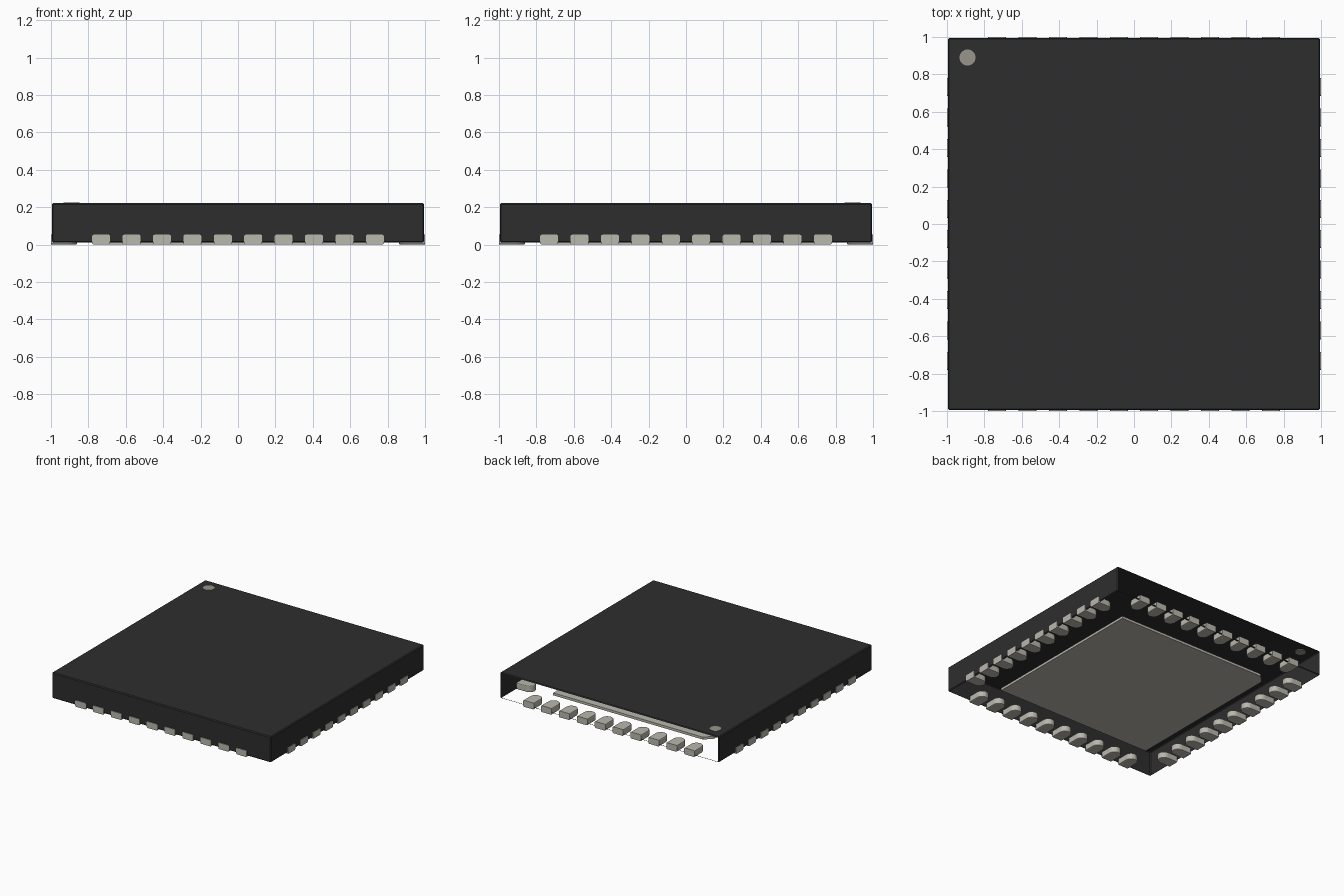
import bpy, bmesh, math
from mathutils import Vector

if "Cube" in bpy.data.objects:
    bpy.data.objects.remove(bpy.data.objects["Cube"], do_unlink=True)


def material(name, rgb):
    m = bpy.data.materials.new(name)
    m.use_nodes = True
    m.diffuse_color = (*rgb, 1)
    m.node_tree.nodes["Principled BSDF"].inputs["Base Color"].default_value = (*rgb, 1)
    return m


black = material("black plastic", (0.027, 0.027, 0.027))
metal = material("pale metal", (0.49, 0.48, 0.42))
grey = material("grey mark", (0.31, 0.30, 0.26))


def to_mesh(bm, name, mat):
    bmesh.ops.recalc_face_normals(bm, faces=bm.faces)
    me = bpy.data.meshes.new(name)
    bm.to_mesh(me)
    bm.free()
    me.materials.append(mat)
    return me


def add(name, me):
    ob = bpy.data.objects.new(name, me)
    bpy.context.collection.objects.link(ob)
    return ob


def prism(outline, z0, z1):
    """Solid with a flat outline, extruded from z0 to z1."""
    bm = bmesh.new()
    base = bm.faces.new([bm.verts.new((x, y, z0)) for x, y in outline])
    top = bmesh.ops.extrude_face_region(bm, geom=[base])["geom"]
    for v in top:
        if isinstance(v, bmesh.types.BMVert):
            v.co.z = z1
    return bm


# Body: chamfered box, left open at the back and underneath
HALF, Z0, Z1 = 0.995, 0.01, 0.222
bm = bmesh.new()
bmesh.ops.create_cube(bm, size=1)
for v in bm.verts:
    v.co = Vector((v.co.x * 2 * HALF, v.co.y * 2 * HALF, Z0 + (v.co.z + 0.5) * (Z1 - Z0)))
bmesh.ops.bevel(bm, geom=bm.edges[:], offset=0.007, segments=1, affect='EDGES', profile=0.5)
bmesh.ops.recalc_face_normals(bm, faces=bm.faces)
open_sides = [f for f in bm.faces if f.normal.y > 0.99 or f.normal.z < -0.99]
bmesh.ops.delete(bm, geom=open_sides, context='FACES')
me = bpy.data.meshes.new("body")
bm.to_mesh(me)
bm.free()
me.materials.append(black)
add("body", me)

# Central pad with one clipped corner
P, C = 0.71, 0.06
add("centre_pad", to_mesh(prism([(-P, -P), (P, -P), (P, P), (-P + C, P), (-P, P - C)], 0, 0.02),
                          "centre_pad", metal))

# Corner mark, set into the top
R = 0.043
ring = [(R * math.cos(a * math.tau / 32) - 0.89, R * math.sin(a * math.tau / 32) + 0.89)
        for a in range(32)]
add("corner_mark", to_mesh(prism(ring, 0.216, 0.224), "corner_mark", grey))

# Contact: flat outer end, round inner end, chamfered long edges
W, OUT, INN = 0.048, 1.0, 0.86
outline = [(OUT, -W), (OUT, W)]
for i in range(13):
    a = math.pi / 2 + math.pi * i / 12
    outline.append((INN + W + W * math.cos(a), W * math.sin(a)))
bm = prism(outline, 0, 0.053)
rims = [e for e in bm.edges
        if abs(e.verts[0].co.z - e.verts[1].co.z) < 1e-5
        and min(v.co.x for v in e.verts) < OUT - 1e-4]
bmesh.ops.bevel(bm, geom=rims, offset=0.008, segments=2, affect='EDGES', profile=0.5)
contact = to_mesh(bm, "contact", metal)

# Ten contacts along each side
for s, side in enumerate(("left", "back", "right", "front")):
    ang = s * math.pi / 2
    for i in range(10):
        off = (i - 4.5) * 0.1626
        ob = add(f"contact_{side}_{i + 1}", contact)
        ob.rotation_euler.z = ang
        ob.location = (-math.sin(ang) * off, math.cos(ang) * off, 0)
